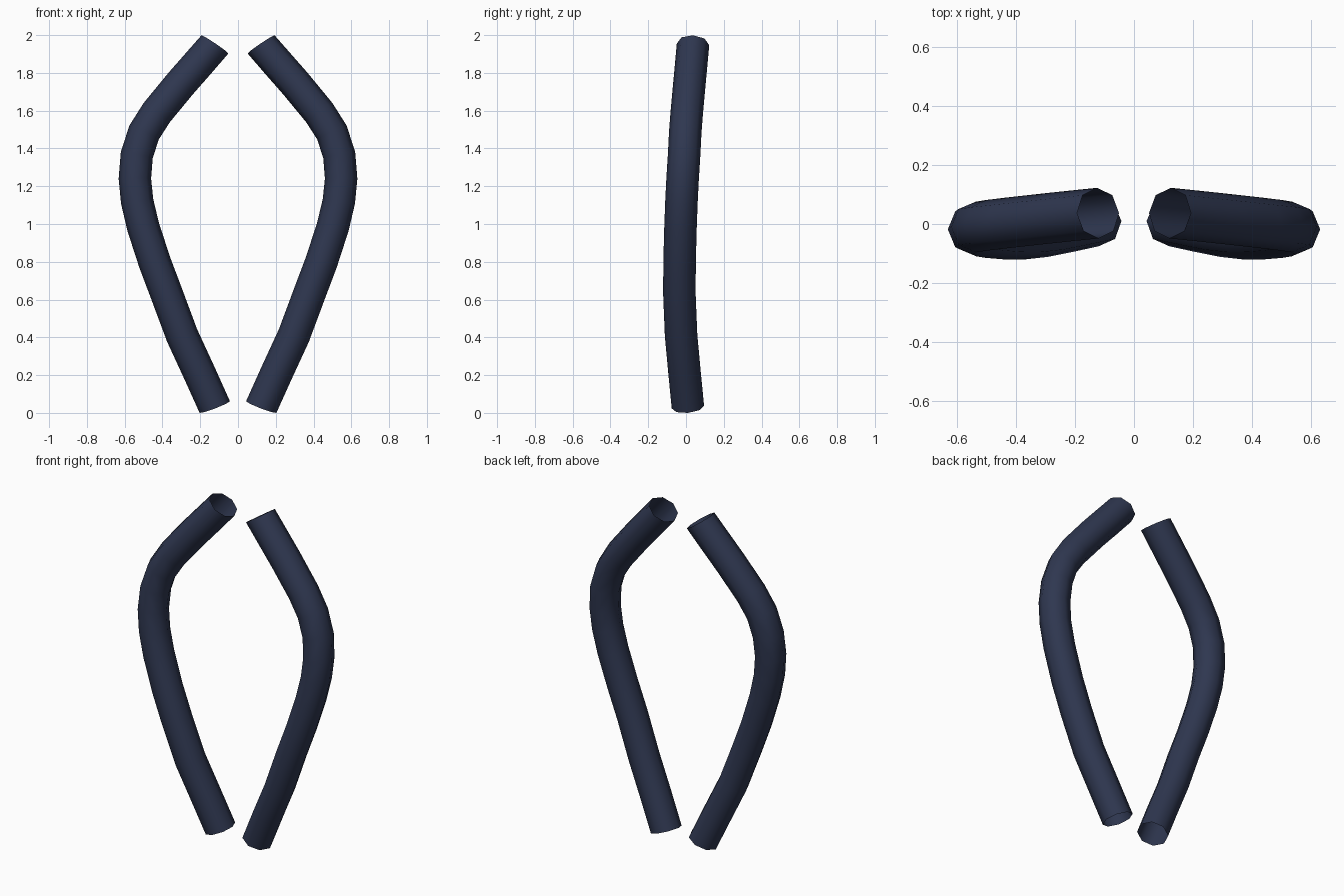
import bpy, bmesh, math
from mathutils import Vector

if "Cube" in bpy.data.objects:
    bpy.data.objects.remove(bpy.data.objects["Cube"])

# Centre line of the right-hand tube, bottom to top
path = [Vector(p) for p in [
    (0.123, 0.010, 0.031), (0.206, -0.008, 0.215), (0.296, -0.026, 0.41),
    (0.378, -0.035, 0.63), (0.442, -0.034, 0.80), (0.502, -0.029, 0.985),
    (0.534, -0.024, 1.12), (0.546, -0.018, 1.24), (0.536, -0.010, 1.365),
    (0.497, -0.004, 1.485), (0.430, 0.004, 1.59), (0.304, 0.018, 1.743),
    (0.210, 0.028, 1.85), (0.122, 0.037, 1.951)]]
RADIUS, SIDES = 0.086, 8

# Open octagonal tube swept along the path
bm = bmesh.new()
rings = []
for i, p in enumerate(path):
    if i == 0:
        t = Vector((0.36, -0.09, 0.93))
    elif i == len(path) - 1:
        t = Vector((-0.56, 0.06, 0.83))
    else:
        t = (path[i + 1] - p).normalized() + (p - path[i - 1]).normalized()
    t.normalize()
    u = Vector((0, 1, 0)).cross(t).normalized()
    v = t.cross(u)
    rings.append([bm.verts.new(p + RADIUS * (u * math.cos(a) + v * math.sin(a)))
                  for a in (2 * math.pi * k / SIDES for k in range(SIDES))])
for a, b in zip(rings, rings[1:]):
    for k in range(SIDES):
        n = (k + 1) % SIDES
        bm.faces.new((a[k], a[n], b[n], b[k])).smooth = True

mesh = bpy.data.meshes.new("bowed_tubes")
bm.to_mesh(mesh)
bm.free()
tubes = bpy.data.objects.new("bowed_tubes", mesh)
bpy.context.collection.objects.link(tubes)

# Left-hand tube
mirror = tubes.modifiers.new("mirror", 'MIRROR')
mirror.use_mirror_merge = False

# Dark navy colour
navy = bpy.data.materials.new("navy")
navy.diffuse_color = (0.028, 0.038, 0.08, 1)
navy.use_nodes = True
navy.node_tree.nodes["Principled BSDF"].inputs["Base Color"].default_value = navy.diffuse_color
mesh.materials.append(navy)
